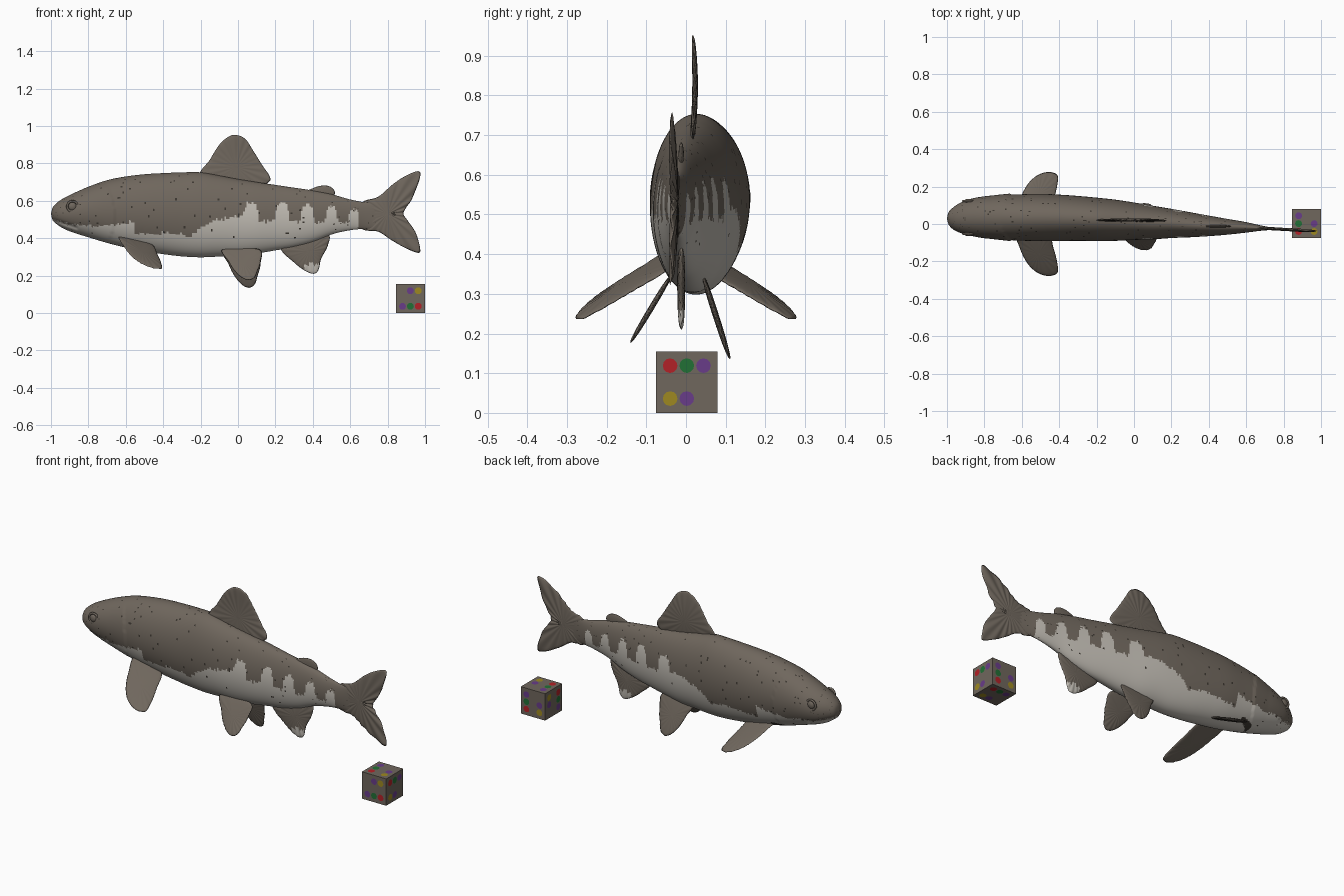
import bpy, bmesh, math, random
from mathutils import Vector

if "Cube" in bpy.data.objects:
    bpy.data.objects.remove(bpy.data.objects["Cube"])

random.seed(4)


def material(name, rgb):
    m = bpy.data.materials.new(name)
    m.diffuse_color = (*rgb, 1)
    m.use_nodes = True
    m.node_tree.nodes["Principled BSDF"].inputs["Base Color"].default_value = m.diffuse_color
    return m


TAUPE = material("taupe", (0.16, 0.135, 0.11))
PALE = material("pale belly", (0.53, 0.50, 0.45))
DARK = material("dark speckle", (0.045, 0.038, 0.03))
RED = material("red", (0.45, 0.015, 0.02))
GREEN = material("green", (0.015, 0.16, 0.035))
PURPLE = material("purple", (0.14, 0.045, 0.25))
YELLOW = material("yellow", (0.34, 0.25, 0.015))


def make(name, verts, faces, mats, rule=None, smooth=True):
    me = bpy.data.meshes.new(name)
    me.from_pydata(verts, [], faces)
    for m in mats:
        me.materials.append(m)
    bm = bmesh.new()
    bm.from_mesh(me)
    if smooth:
        bmesh.ops.recalc_face_normals(bm, faces=bm.faces[:])
    for f in bm.faces:
        f.smooth = smooth
        if rule:
            f.material_index = rule(f.calc_center_median())
    bm.to_mesh(me)
    bm.free()
    ob = bpy.data.objects.new(name, me)
    bpy.context.collection.objects.link(ob)
    return ob


def spline(pts, steps, closed=False):
    """Catmull-Rom curve through tuples of any length."""
    n, out = len(pts), []
    get = (lambda i: pts[i % n]) if closed else (lambda i: pts[max(0, min(n - 1, i))])
    for i in range(n if closed else n - 1):
        for k in range(steps):
            t = k / steps
            out.append(tuple(
                0.5 * (2 * b + (c - a) * t + (2 * a - 5 * b + 4 * c - d) * t * t
                       + (3 * b - a - 3 * c + d) * t ** 3)
                for a, b, c, d in zip(get(i - 1), get(i), get(i + 1), get(i + 2))))
    if not closed:
        out.append(pts[-1])
    return out


# Body stations: x, top z, bottom z, centre y, half width
BODY = [(-1, .53, .53, .03, .001), (-.99, .565, .495, .03, .035), (-.965, .592, .472, .03, .06),
        (-.93, .615, .45, .033, .08), (-.88, .64, .43, .036, .097), (-.8, .675, .405, .036, .112),
        (-.7, .71, .375, .036, .12), (-.6, .73, .35, .035, .124), (-.5, .742, .33, .035, .126),
        (-.4, .748, .315, .033, .124), (-.3, .752, .303, .03, .12), (-.2, .752, .298, .025, .116),
        (-.1, .735, .302, .02, .11), (0, .716, .305, .015, .1), (.1, .70, .318, .008, .09),
        (.2, .685, .335, .003, .078), (.3, .67, .352, -.004, .067), (.4, .655, .38, -.01, .055),
        (.5, .635, .42, -.015, .042), (.6, .607, .443, -.018, .028), (.68, .592, .45, -.022, .014),
        (.75, .59, .45, -.026, .005)]
# Upper edge of the pale belly, and the pale bars rising above it
EDGE = [(-1, .50), (-.9, .475), (-.75, .465), (-.62, .475), (-.56, .49), (-.55, .42), (-.35, .43),
        (-.25, .41), (-.2, .46), (-.1, .50), (0, .52), (.12, .49), (.66, .48)]
BARS = [(.07, .59), (.235, .59), (.37, .58), (.5, .57), (.62, .55)]


def belly_edge(x):
    if x > .645:
        return 0
    z = 0
    for (a, za), (b, zb) in zip(EDGE, EDGE[1:]):
        if a <= x <= b:
            z = za + (zb - za) * (x - a) / (b - a)
    for c, top in BARS:
        d = abs(x - c) / (.045 - .02 * c)
        if d < 1:
            z = max(z, z + (top - z) * (1 - d ** 4))
    return z


def body_rule(c):
    # gill opening on the far side, then speckles, then belly
    if c.y > .03 and abs(c.x + .66) < .045 and abs(c.z - .385 - .1 * (c.x + .66)) < .01:
        return 2
    pale = c.z < belly_edge(c.x) + random.uniform(-.008, .008)
    if random.random() < (.004 if pale else .013) and c.z > .4:
        return 2
    return 1 if pale else 0


SIDES = 112
rings = spline(BODY, 11)
verts, faces = [], []
for x, top, bot, yc, w in rings:
    for k in range(SIDES):
        a = 2 * math.pi * k / SIDES
        z = (top + bot) / 2 + (top - bot) / 2 * math.sin(a)
        s = 1.0
        if x < -.86:   # mouth crease
            s -= .10 * math.exp(-((z - .5 + .33 * (x + 1)) / .01) ** 2)
        gx = x + .66 + 1.6 * (z - .52) ** 2   # edge of the gill cover
        if -.1 < gx < 0:
            s += .04 * (gx + .1) / .1
        verts.append((x, yc + w * s * math.cos(a), z))
for i in range(len(rings) - 1):
    for k in range(SIDES):
        j = (k + 1) % SIDES
        faces.append((i * SIDES + k, i * SIDES + j, (i + 1) * SIDES + j, (i + 1) * SIDES + k))
faces.append(tuple(range(SIDES)))
faces.append(tuple((len(rings) - 1) * SIDES + k for k in range(SIDES)))
make("fish_body", verts, faces, [TAUPE, PALE, DARK], body_rule)


def fin(name, outline, centre, place, thick=.007, ripple=.0, rule=None):
    """Thin lens-shaped fin; place(u, v, t) puts outline points in space."""
    line = spline(outline, 8, True)
    n, (cu, cv) = len(line), centre
    layers = [(s, side * thick * math.sqrt(1 - s * s)) for side, ss in
              ((1, (.1, .3, .5, .7, .85, .95, 1)), (-1, (.95, .85, .7, .5, .3, .1))) for s in ss]
    vs = []
    for s, t in layers:
        for u, v in line:
            wave = ripple * s * math.sin(22 * math.atan2(v - cv, u - cu))
            vs.append(place(cu + s * (u - cu), cv + s * (v - cv), t + wave))
    fs = [(i * n + k, i * n + (k + 1) % n, (i + 1) * n + (k + 1) % n, (i + 1) * n + k)
          for i in range(len(layers) - 1) for k in range(n)]
    fs += [tuple(range(n)), tuple((len(layers) - 1) * n + k for k in range(n))]
    make(name, vs, fs, [TAUPE, PALE], rule)


# Fins on the centre line
fin("dorsal_fin", [(-.2, .735), (-.15, .82), (-.1, .9), (-.05, .943), (-.01, .952), (.04, .93),
                   (.08, .87), (.13, .79), (.17, .73), (.165, .70), (.1, .67), (-.05, .68)],
    (-.01, .78), lambda u, v, t: (u, .017 + .006 * math.sin((v - .7) * 12) + t, v), ripple=.0015)
fin("adipose_fin", [(.36, .645), (.4, .667), (.44, .68), (.48, .68), (.51, .663), (.517, .635),
                    (.49, .61), (.4, .62)],
    (.45, .645), lambda u, v, t: (u, -.012 + t, v))
fin("anal_fin", [(.23, .35), (.3, .27), (.36, .225), (.405, .21), (.43, .23), (.445, .29),
                 (.48, .36), (.48, .42), (.35, .41)],
    (.38, .33), lambda u, v, t: (u, -.012 + t, v), .01, .0015,
    lambda c: 1 if c.z < .262 and c.x > .355 else 0)
fin("tail_fin", [(.66, .585), (.75, .622), (.83, .69), (.9, .735), (.965, .758), (.972, .72),
                 (.93, .61), (.9, .565), (.885, .53), (.91, .49), (.95, .43), (.973, .35),
                 (.965, .322), (.9, .345), (.82, .39), (.75, .435), (.66, .455)],
    (.8, .53), lambda u, v, t: (u, -.022 - .055 * (u - .68) + t, v), .008, .003)

# Paired fins
PECTORAL = [(-.63, .03), (-.61, .13), (-.57, .21), (-.52, .258), (-.46, .278), (-.41, .262),
            (-.41, .21), (-.43, .13), (-.47, .03)]
PELVIC = [(-.08, .345), (-.05, .26), (-.02, .2), (.02, .152), (.06, .135), (.09, .155),
          (.105, .2), (.12, .26), (.11, .345)]
for side, label in ((-1, "near"), (1, "far")):
    fin("pectoral_fin_" + label, PECTORAL, (-.51, .16),
        lambda u, v, t: (u, side * v, .365 - .52 * (v - .07) - .25 * (u + .52) + t), .011, .001)
    drop, slope = (.79, .6) if side < 0 else (1, .32)
    fin("pelvic_fin_" + label, PELVIC, (.03, .25),
        lambda u, v, t: (u, side * (.048 + slope * drop * (.33 - v)) + t, .33 - drop * (.33 - v)),
        .008, .001)
    # Eye with a raised rim
    y = .035 + side * .088
    bpy.ops.mesh.primitive_uv_sphere_add(segments=20, ring_count=12, location=(-.885, y, .57))
    eye = bpy.context.object
    eye.scale = (.022, .012, .022)
    bpy.ops.mesh.primitive_torus_add(location=(-.885, y, .57), rotation=(math.pi / 2, 0, 0),
                                     major_radius=.028, minor_radius=.006,
                                     major_segments=24, minor_segments=8)
    rim = bpy.context.object
    for ob, nm in ((eye, "eye_"), (rim, "eye_rim_")):
        ob.name = nm + label
        ob.data.materials.append(TAUPE)
        ob.data.shade_smooth()

# Cube with coloured dots on every face
HALF, MID = .0775, Vector((.9215, .002, .0775))
bpy.ops.mesh.primitive_cube_add(size=2 * HALF, location=MID)
cube = bpy.context.object
cube.name = "marker_cube"
cube.data.materials.append(TAUPE)

SIDES_OF_CUBE = [((0, -1, 0), (1, 0, 0)), ((1, 0, 0), (0, -1, 0)), ((0, 0, 1), (0, -1, 0)),
                 ((0, 1, 0), (0, 0, -1)), ((-1, 0, 0), (0, 0, 1)), ((0, 0, -1), (1, 0, 0))]
DOTS = [(-1, -1, PURPLE), (0, -1, GREEN), (1, -1, RED), (0, 1, PURPLE), (1, 1, YELLOW)]
for colour in (RED, GREEN, PURPLE, YELLOW):
    vs, fs = [], []
    for n, d in SIDES_OF_CUBE:
        n, d = Vector(n), Vector(d)
        o = n.cross(d)
        lift = .001 if n.z >= 0 else .0
        for i, j, c in DOTS:
            if c is not colour:
                continue
            p = MID + n * (HALF + lift) + d * (i * .042) + o * (j * .0415)
            fs.append(tuple(range(len(vs), len(vs) + 12)))
            vs += [p + .0185 * (d * math.cos(k * math.pi / 6) + o * math.sin(k * math.pi / 6))
                   for k in range(12)]
    if colour is not None:
        # keep the lowest dots just clear of the cube's bottom face
        vs = [v if v.z > .0005 else Vector((v.x, v.y, -.0008)) for v in vs]
    make("cube_dots_" + colour.name, vs, fs, [colour], smooth=False)
